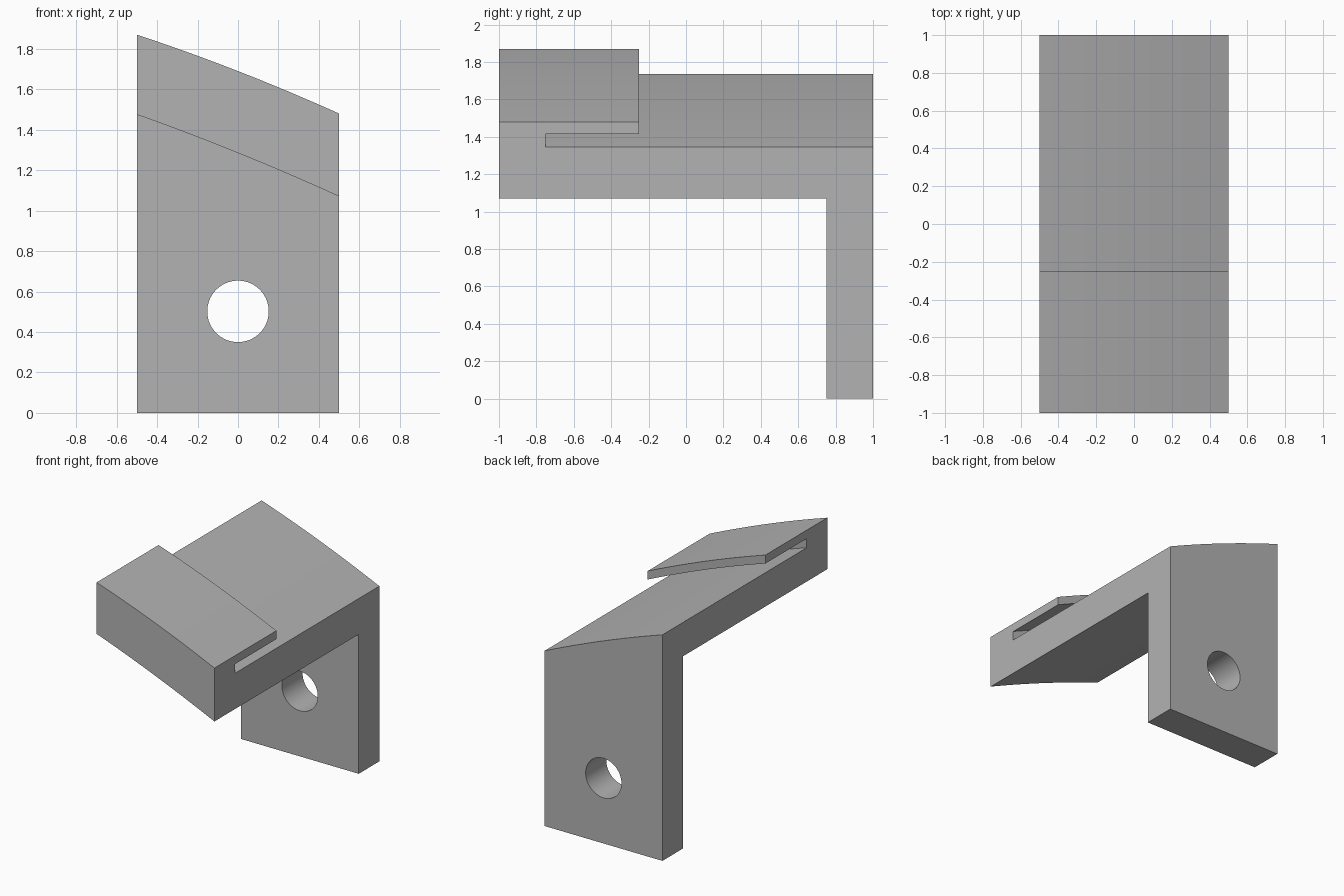
import bpy, bmesh, math

cube = bpy.data.objects.get("Cube")
if cube:
    bpy.data.objects.remove(cube, do_unlink=True)

grey = bpy.data.materials.new("plain grey")
grey.use_nodes = True
colour = (0.45, 0.45, 0.45, 1)
grey.diffuse_color = colour
grey.node_tree.nodes["Principled BSDF"].inputs["Base Color"].default_value = colour

# Curved, sloping levels: height at the centre, slope, bend
LEVELS = {
    "ground": (0, 0, 0),
    "under": (1.285, -0.405, -0.05),
    "floor": (1.555, -0.39, -0.06),
    "lip": (1.625, -0.39, -0.06),
    "top": (1.69, -0.39, -0.06),
}

# Side outline: depth and the level each corner follows
OUTLINE = [
    (1, "ground"), (1, "floor"), (-0.75, "floor"), (-0.75, "lip"),
    (-0.25, "lip"), (-0.25, "top"), (-1, "top"), (-1, "under"),
    (0.75, "under"), (0.75, "ground"),
]
STEPS = 16


def height(level, x):
    base, slope, bend = LEVELS[level]
    return base + slope * x + bend * x * x


# Bracket: the outline swept across the width
bm = bmesh.new()
rings = []
for i in range(STEPS + 1):
    x = i / STEPS - 0.5
    rings.append([bm.verts.new((x, y, height(level, x))) for y, level in OUTLINE])
count = len(OUTLINE)
for a, b in zip(rings, rings[1:]):
    for j in range(count):
        k = (j + 1) % count
        bm.faces.new((a[j], a[k], b[k], b[j]))
bm.faces.new(rings[0])
bm.faces.new(rings[-1])
bmesh.ops.recalc_face_normals(bm, faces=bm.faces)
# Merge the strips of the flat upright faces
flat = [e for e in bm.edges if len(e.link_faces) == 2
        and e.calc_face_angle() < 0.0001]
bmesh.ops.dissolve_edges(bm, edges=flat, use_verts=False)
mesh = bpy.data.meshes.new("clip_bracket")
bm.to_mesh(mesh)
bm.free()
mesh.materials.append(grey)
bracket = bpy.data.objects.new("clip_bracket", mesh)
bpy.context.collection.objects.link(bracket)

# Round mounting hole through the upright plate
bpy.ops.mesh.primitive_cylinder_add(
    vertices=64, radius=0.152, depth=0.6,
    location=(0, 0.875, 0.502), rotation=(math.pi / 2, 0, 0))
cutter = bpy.context.object
cutter.name = "hole_cutter"
cutter.data.materials.append(grey)
cut = bracket.modifiers.new("mounting hole", "BOOLEAN")
cut.operation = "DIFFERENCE"
cut.solver = "EXACT"
cut.object = cutter

# Apply the cut and remove the helper
bpy.ops.object.select_all(action="DESELECT")
bracket.select_set(True)
bpy.context.view_layer.objects.active = bracket
bpy.ops.object.modifier_apply(modifier=cut.name)
bpy.data.objects.remove(cutter, do_unlink=True)
bpy.ops.object.shade_smooth_by_angle(angle=math.radians(25))
